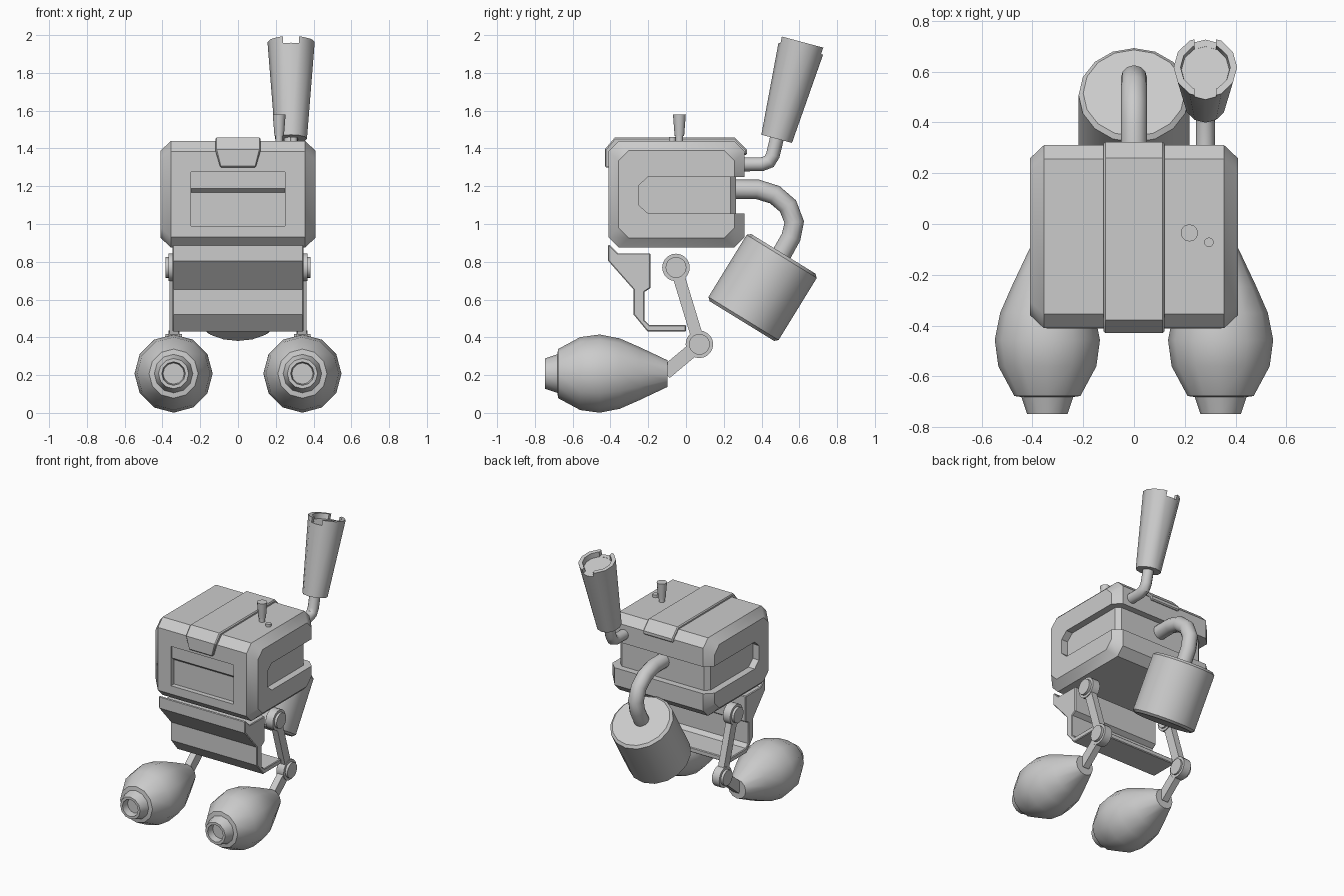
import bpy, bmesh, math
from mathutils import Vector, Matrix

if "Cube" in bpy.data.objects:
    bpy.data.objects.remove(bpy.data.objects["Cube"])

grey = bpy.data.materials.new("plain grey")
grey.use_nodes = True
grey.diffuse_color = (0.6, 0.6, 0.6, 1)
grey.node_tree.nodes["Principled BSDF"].inputs["Base Color"].default_value = (0.6, 0.6, 0.6, 1)
parts = []


def add(name, mesh):
    mesh.materials.clear()
    mesh.materials.append(grey)
    ob = bpy.data.objects.new(name, mesh)
    bpy.context.collection.objects.link(ob)
    parts.append(ob)
    return ob


def bake(ob):
    """Replace the object's data by its evaluated mesh."""
    deps = bpy.context.evaluated_depsgraph_get()
    mesh = bpy.data.meshes.new_from_object(ob.evaluated_get(deps))
    name = ob.name
    if ob in parts:
        parts.remove(ob)
    bpy.data.objects.remove(ob)
    new = add(name, mesh)
    new.name = name
    return new


def loft(name, rings, bevel=0):
    """Skin a row of equal rings and cap both ends."""
    bm = bmesh.new()
    rows = [[bm.verts.new(p) for p in ring] for ring in rings]
    n = len(rows[0])
    for a, b in zip(rows, rows[1:]):
        for i in range(n):
            j = (i + 1) % n
            bm.faces.new((a[i], a[j], b[j], b[i]))
    bm.faces.new(rows[0])
    bm.faces.new(rows[-1])
    bmesh.ops.recalc_face_normals(bm, faces=bm.faces)
    mesh = bpy.data.meshes.new(name)
    bm.to_mesh(mesh)
    bm.free()
    ob = add(name, mesh)
    if bevel:
        mod = ob.modifiers.new("edge", 'BEVEL')
        mod.width, mod.segments = bevel, 1
        mod.limit_method, mod.angle_limit = 'ANGLE', math.radians(60)
        ob = bake(ob)
    return ob


def prism(name, pts, x0, x1, bevel=0):
    """Extrude a (y, z) outline along x."""
    return loft(name, [[(x, y, z) for y, z in pts] for x in (x0, x1)], bevel)


def box(name, x0, x1, y0, y1, z0, z1, bevel=0):
    return prism(name, [(y0, z0), (y1, z0), (y1, z1), (y0, z1)], x0, x1, bevel)


def lathe(name, profile, base, axis, sides=12):
    """Turn a (radius, height) profile about an axis starting at base."""
    q = Vector(axis).to_track_quat('Z', 'Y')
    turn = [math.tau * i / sides for i in range(sides)]
    return loft(name, [[Vector(base) + q @ Vector((r * math.cos(t), r * math.sin(t), h))
                        for t in turn] for r, h in profile])


def tube(name, points, radius):
    curve = bpy.data.curves.new(name, 'CURVE')
    curve.dimensions = '3D'
    curve.bevel_depth, curve.bevel_resolution = radius, 4
    curve.use_fill_caps = True
    spline = curve.splines.new('POLY')
    spline.points.add(len(points) - 1)
    for p, co in zip(spline.points, points):
        p.co = (*co, 1)
    ob = bpy.data.objects.new(name, curve)
    bpy.context.collection.objects.link(ob)
    return bake(ob)


def cut(ob, *cutters):
    for c in cutters:
        mod = ob.modifiers.new("cut", 'BOOLEAN')
        mod.operation, mod.solver, mod.object = 'DIFFERENCE', 'EXACT', c
    ob = bake(ob)
    for c in cutters:
        parts.remove(c)
        bpy.data.objects.remove(c)
    return ob


# Body: chamfered block with a slot wrapping round the sides and back
def octagon(inset, c=0.055):
    y0, y1, z0, z1 = -0.41 + inset, 0.31 - inset, 0.875 + inset, 1.44 - inset
    return [(y0 + c, z0), (y1 - c, z0), (y1, z0 + c), (y1, z1 - c),
            (y1 - c, z1), (y0 + c, z1), (y0, z1 - c), (y0, z0 + c)]


body = loft("body", [[(x, y, z) for y, z in octagon(i)]
                     for x, i in ((-0.41, 0.052), (-0.355, 0), (0.355, 0), (0.41, 0.052))])
slot = prism("slot_cutter", [(-0.25, 1.1), (-0.2, 1.055), (0.5, 1.055),
                             (0.5, 1.25), (-0.2, 1.25), (-0.25, 1.205)], -0.6, 0.6)
window = box("window_cutter", -0.25, 0.25, -0.5, -0.375, 0.99, 1.275)
body = cut(body, slot, window)
core_plan = [(-0.36, -0.28), (0.36, -0.28), (0.36, 0.235), (0.33, 0.264),
             (-0.33, 0.264), (-0.36, 0.235)]
loft("body_core", [[(x, y, z) for x, y in core_plan] for z in (1.04, 1.265)])

# Front flap inside the window, with a sloping lower edge
prism("window_flap", [(-0.37, 1.275), (-0.398, 1.275), (-0.398, 1.187), (-0.37, 1.162)],
      -0.25, 0.25)

# Strap over the roof, narrowing at its front tab
strap = prism("roof_strap", [(-0.43, 1.3), (-0.43, 1.395), (-0.378, 1.457), (0.26, 1.457),
                             (0.323, 1.392), (0.323, 1.365), (0.3, 1.365), (0.3, 1.385),
                             (0.25, 1.43), (-0.35, 1.43), (-0.4, 1.385), (-0.4, 1.3)],
              -0.12, 0.12, 0.007)
for v in strap.data.vertices:
    if v.co.y < 0 and v.co.z < 1.33:
        v.co.x *= 0.8

# Roof knob and button
up = (0, 0, 1)
lathe("knob", [(0.02, 0), (0.02, 0.03), (0.025, 0.03), (0.034, 0.145)], (0.218, -0.035, 1.435), up)
lathe("button", [(0.019, 0), (0.019, 0.025)], (0.295, -0.072, 1.435), up)

# Folded plate under the body
prism("lower_bracket", [(-0.412, 0.89), (-0.412, 0.805), (-0.277, 0.652), (-0.277, 0.52),
                        (-0.203, 0.43), (0, 0.43), (0, 0.465), (-0.193, 0.465),
                        (-0.219, 0.49), (-0.219, 0.641), (-0.187, 0.662), (-0.187, 0.845),
                        (-0.36, 0.845), (-0.405, 0.89)], -0.347, 0.347, 0.006)

# Legs
HIP, KNEE, ANKLE = (-0.053, 0.77), (0.071, 0.363), (-0.11, 0.212)


def bar(name, a, b, x0, x1, half=0.032):
    a, b = Vector(a), Vector(b)
    d = (b - a).normalized()
    s = Vector((-d.y, d.x)) * half
    prism(name, [a + s, b + s, b - s, a - s], x0, x1)


for side, s in (("left", 1), ("right", -1)):
    for joint, (y, z) in (("hip", HIP), ("knee", KNEE)):
        lathe(f"{side}_{joint}", [(0.055, 0), (0.055, 0.012), (0.073, 0.012), (0.073, 0.07),
                                  (0.055, 0.07), (0.055, 0.088)],
              (s * 0.297, y, z), (s, 0, 0), 20)
    bar(f"{side}_upper_leg", HIP, KNEE, s * 0.315, s * 0.362)
    bar(f"{side}_lower_leg", KNEE, ANKLE, s * 0.315, s * 0.362, 0.036)
    lathe(f"{side}_foot", [(0.07, 0), (0.14, 0.148), (0.186, 0.253), (0.207, 0.36),
                           (0.193, 0.463), (0.13, 0.58), (0.102, 0.584), (0.08, 0.65),
                           (0.062, 0.65), (0.056, 0.6)],
          (s * 0.341, -0.097, 0.208), (0, -1, 0))

# Hanging canister and its bent pipe
lathe("canister", [(0.2, 0), (0.218, 0.016), (0.218, 0.402), (0.2, 0.418)],
      (0, 0.296, 0.486), (0, 0.219, 0.356), 16)
tube("canister_pipe", [(0, 0.24, 1.183), (0, 0.38, 1.183), (0, 0.47, 1.155), (0, 0.54, 1.095),
                       (0, 0.573, 1.01), (0, 0.556, 0.93), (0, 0.5, 0.83)], 0.052)

# Exhaust stack: elbow pipe and flared cup with a notched rim
tube("stack_pipe", [(0.281, 0.27, 1.316), (0.281, 0.4, 1.316), (0.281, 0.44, 1.33),
                    (0.281, 0.46, 1.365), (0.281, 0.485, 1.47)], 0.037)
base, axis = Vector((0.281, 0.48, 1.451)), Vector((0, 0.137, 0.512))
stack = lathe("exhaust_stack", [(0.084, 0), (0.125, 0.53), (0.098, 0.53), (0.094, 0.493)],
              base, axis)
notch = box("notch_cutter", -0.042, 0.042, -0.3, 0.3, 0.494, 0.6)
notch.data.transform(Matrix.Translation(base) @ axis.to_track_quat('Z', 'Y').to_matrix().to_4x4())
cut(stack, notch)

# Smooth the round parts, keep hard edges
bpy.ops.object.select_all(action='DESELECT')
for ob in parts:
    ob.select_set(True)
bpy.context.view_layer.objects.active = parts[0]
bpy.ops.object.shade_smooth_by_angle(angle=math.radians(35))
